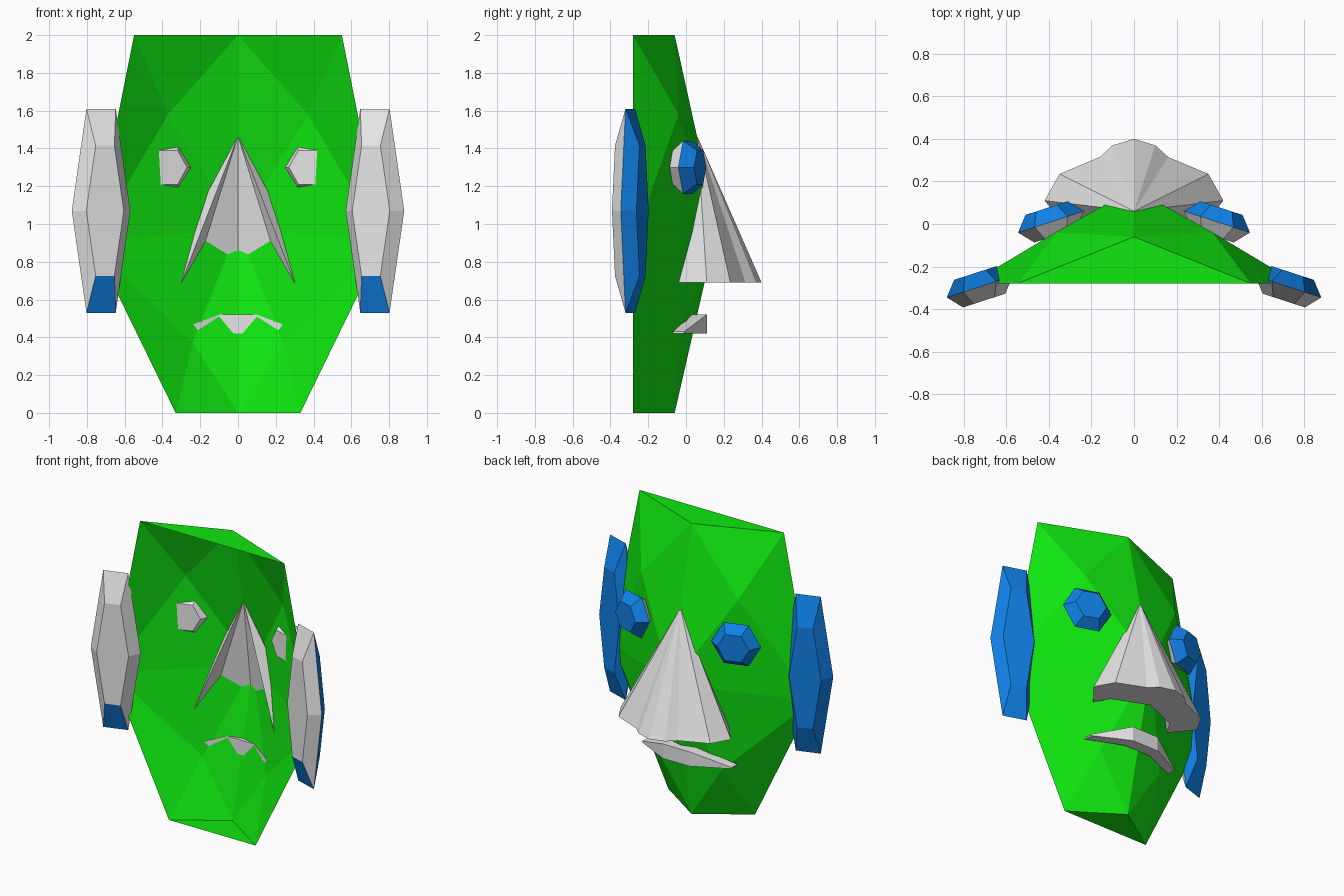
import bpy, bmesh
from math import sin, cos, radians

cube = bpy.data.objects.get("Cube")
if cube:
    bpy.data.objects.remove(cube)


def material(name, rgb):
    m = bpy.data.materials.new(name)
    m.use_nodes = True
    m.diffuse_color = (*rgb, 1)
    m.node_tree.nodes["Principled BSDF"].inputs["Base Color"].default_value = (*rgb, 1)
    return m


green = material("green", (0.005, 0.8, 0.005))
blue = material("blue", (0.005, 0.22, 0.8))
grey = material("light grey", (0.8, 0.8, 0.8))


def build(name, verts, faces, mats, indices=None):
    """Make a flat-shaded object from points and faces."""
    mesh = bpy.data.meshes.new(name)
    mesh.from_pydata(verts, [], faces)
    for m in mats:
        mesh.materials.append(m)
    if indices:
        mesh.polygons.foreach_set("material_index", indices)
    bm = bmesh.new()
    bm.from_mesh(mesh)
    bmesh.ops.recalc_face_normals(bm, faces=bm.faces)
    bm.to_mesh(mesh)
    bm.free()
    obj = bpy.data.objects.new(name, mesh)
    bpy.context.collection.objects.link(obj)
    return obj


# Hollow faceted face, open at the rear: centre ridge plus mirrored half
ridge = [(0, -0.06, 2), (0, 0.165, 0.98), (0, -0.06, 0)]
half = [(0.55, -0.28, 2), (0.37, -0.04, 1.58), (0.77, -0.28, 0.9),
        (0.24, -0.04, 0.37), (0.33, -0.28, 0)]
verts = ridge + half + [(-x, y, z) for x, y, z in half]
faces = []
for k in (3, 8):
    corner, brow, side, jaw, chin = range(k, k + 5)
    for hub, loop in ((brow, (0, corner, side, 1)), (jaw, (1, side, chin, 2))):
        faces += [(hub, loop[i], loop[(i + 1) % 4]) for i in range(4)]
faces += [(0, 3, 8), (2, 7, 12)]
build("face_shell", verts, faces, [green])


def bevelled_disc(name, side, centre, height, blue_base):
    """Six-sided bevelled disc, blue outside and grey inside."""
    tilt = radians(18)
    cx, cy, cz = centre
    verts, faces, mats = [], [], []
    for v, scale in ((-0.068, 0.64), (0, 1), (0.068, 0.64)):
        for i in range(6):
            a = radians(60 * i)
            u = 0.163 * scale * cos(a)
            w = height * scale * sin(a) / sin(radians(60))
            verts.append((side * (cx + u * cos(tilt) + v * sin(tilt)),
                          cy - u * sin(tilt) + v * cos(tilt), cz + w))
    for ring in range(2):
        for i in range(6):
            j = (i + 1) % 6
            r = ring * 6
            faces.append((r + i, r + j, r + 6 + j, r + 6 + i))
            mats.append(0 if ring or (blue_base and i == 4) else 1)
    faces += [tuple(range(6)), tuple(range(12, 18))]
    mats += [1, 0]
    build(name, verts, faces, [blue, grey], mats)


# Ears and eyes
for label, side in (("left", 1), ("right", -1)):
    bevelled_disc(label + "_ear", side, (0.725, -0.295, 1.07), 0.54, True)
    bevelled_disc(label + "_eye", side, (0.39, 0.01, 1.3), 0.14, False)

# Nose: fan of facets from the bridge down to a crescent base
outer = [(0.3, -0.04), (0.42, 0.11), (0.35, 0.235), (0.16, 0.315), (0.1, 0.37)]
inner = [(-0.24, 0.06), (0, 0.16), (0.24, 0.06)]
base = outer + [(0, 0.4)] + [(-x, y) for x, y in reversed(outer)] + inner
n = len(base)
build("nose", [(x, y, 0.69) for x, y in base] + [(0, 0.06, 1.465)],
      [(i, (i + 1) % n, n) for i in range(n)] + [tuple(range(n))], [grey])

# Mouth: lofted bar, thick in the middle and thin at the ends
verts = []
for x, back, front, top in ((-0.34, -0.07, -0.01, 0.43), (-0.1, 0.03, 0.11, 0.52),
                            (0.1, 0.03, 0.11, 0.52), (0.34, -0.07, -0.01, 0.43)):
    verts += [(x, back, 0.42), (x, back, top), (x, front, top), (x, front, 0.42)]
faces = [(0, 1, 2, 3), (12, 13, 14, 15)]
for s in range(0, 12, 4):
    for i in range(4):
        j = (i + 1) % 4
        faces.append((s + i, s + j, s + 4 + j, s + 4 + i))
build("mouth", verts, faces, [grey])
